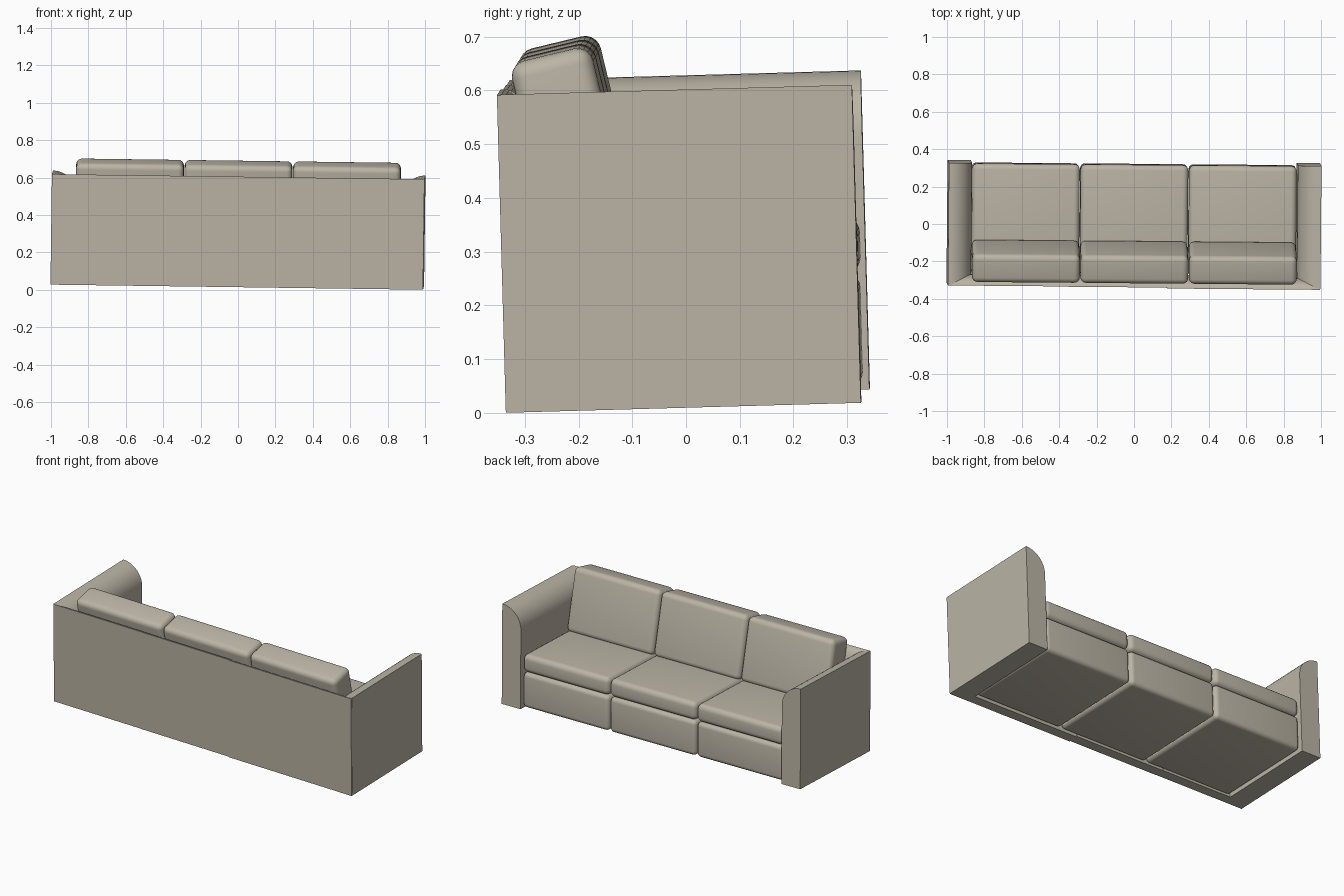
import bpy, bmesh, math
from mathutils import Matrix, Vector

if "Cube" in bpy.data.objects:
    bpy.data.objects.remove(bpy.data.objects["Cube"])

fabric = bpy.data.materials.new("warm_beige_fabric")
fabric.diffuse_color = (0.50, 0.46, 0.38, 1)
fabric.use_nodes = True
fabric.node_tree.nodes["Principled BSDF"].inputs["Base Color"].default_value = fabric.diffuse_color

# The whole sofa sits slightly tilted
TILT = (Matrix.Translation((-0.004, 0.006, 0.023)) @ Matrix.Rotation(-0.0085, 4, 'Z')
        @ Matrix.Rotation(0.0135, 4, 'Y') @ Matrix.Rotation(0.028, 4, 'X'))


def finish(name, bm, local=Matrix()):
    bmesh.ops.recalc_face_normals(bm, faces=bm.faces)
    mesh = bpy.data.meshes.new(name)
    bm.to_mesh(mesh)
    bm.free()
    mesh.materials.append(fabric)
    ob = bpy.data.objects.new(name, mesh)
    bpy.context.collection.objects.link(ob)
    ob.matrix_world = TILT @ local
    bpy.ops.object.select_all(action='DESELECT')
    ob.select_set(True)
    bpy.context.view_layer.objects.active = ob
    bpy.ops.object.shade_smooth_by_angle(angle=math.radians(35))
    return ob


def prism(name, points, offset):
    """Extrude a closed flat outline along an offset vector."""
    bm = bmesh.new()
    face = bm.faces.new([bm.verts.new(p) for p in points])
    new = bmesh.ops.extrude_face_region(bm, geom=[face])['geom']
    bmesh.ops.translate(bm, vec=Vector(offset),
                        verts=[v for v in new if isinstance(v, bmesh.types.BMVert)])
    return finish(name, bm)


def cushion(name, centre, size, radius, lean=0):
    """Box with rounded edges."""
    bm = bmesh.new()
    bmesh.ops.create_cube(bm, size=1)
    bmesh.ops.scale(bm, vec=size, verts=bm.verts)
    bmesh.ops.bevel(bm, geom=bm.edges[:], offset=radius, segments=5,
                    profile=0.5, affect='EDGES')
    return finish(name, bm, Matrix.Translation(centre) @ Matrix.Rotation(lean, 4, 'X'))


def rolled_profile(width, drop, height, n=12):
    """Flat outer wall whose top curves down to the inner side: (depth, z)."""
    arc = [(width * math.sin(a), height - drop + drop * math.cos(a))
           for a in (i * math.pi / 2 / n for i in range(n + 1))]
    return [(0, 0)] + arc + [(width, 0)]


H = 0.592

# Arms: flat outside, rolled towards the seat
for side, label in ((-1, "left"), (1, "right")):
    outline = [(side * (0.996 - d), -0.326, z) for d, z in rolled_profile(0.125, 0.125, H)]
    prism(label + "_arm", outline, (0, 0.654, 0))

# Back: three panels, the last standing slightly proud
for i, (x0, x1, y) in enumerate(((-0.995, -0.41, -0.3265), (-0.41, 0.175, -0.328),
                                 (0.175, 0.995, -0.333))):
    outline = [(x0, y + d, z) for d, z in rolled_profile(0.058, 0.11, H - 0.001)]
    prism(f"back_panel_{i + 1}", outline, (x1 - x0, 0, 0))

# Three seats, each with a base, seat cushion and leaning back cushion
for i in range(3):
    x = (i - 1) * 0.58
    cushion(f"seat_base_{i + 1}", (x, 0.020, 0.112), (0.574, 0.594, 0.208), 0.025)
    cushion(f"seat_cushion_{i + 1}", (x, 0.020, 0.270), (0.576, 0.598, 0.106), 0.03)
    cushion(f"back_cushion_{i + 1}", (x, -0.197, 0.481), (0.576, 0.155, 0.37), 0.03,
            math.radians(12))
